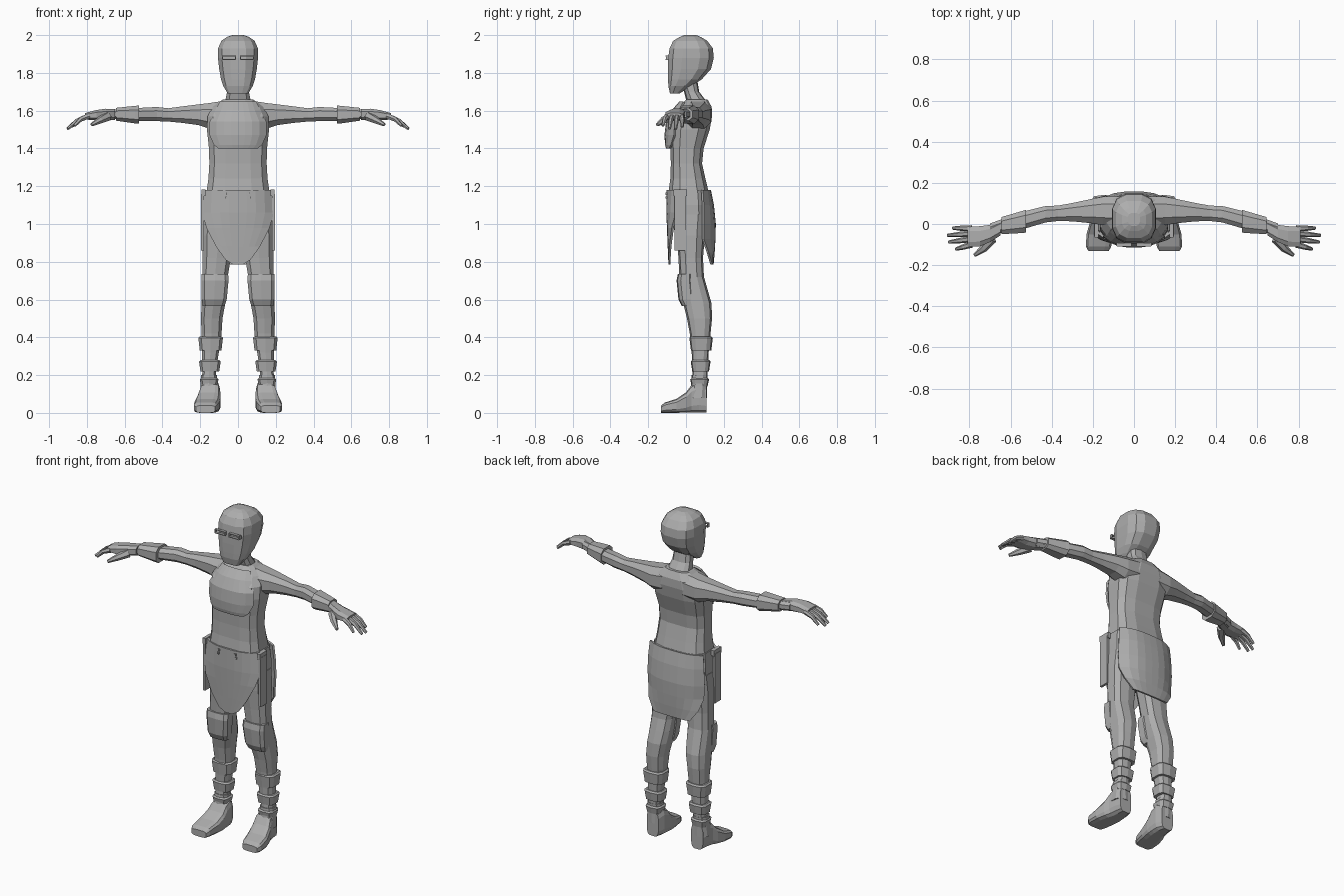
import bpy
import bmesh
from math import cos, sin, tau
from mathutils import Vector

default_cube = bpy.data.objects.get("Cube")
if default_cube:
    bpy.data.objects.remove(default_cube, do_unlink=True)

grey = bpy.data.materials.new("plain grey")
grey.use_nodes = True
grey.diffuse_color = (.42, .42, .42, 1)
grey.node_tree.nodes["Principled BSDF"].inputs["Base Color"].default_value = (.42, .42, .42, 1)


def finish(name, mesh_data, mirrored=False, thickness=0):
    """Turn a bmesh into a flat shaded object."""
    bmesh.ops.recalc_face_normals(mesh_data, faces=mesh_data.faces)
    mesh = bpy.data.meshes.new(name)
    mesh_data.to_mesh(mesh)
    mesh_data.free()
    mesh.materials.append(grey)
    part = bpy.data.objects.new(name, mesh)
    bpy.context.scene.collection.objects.link(part)
    if thickness:
        solid = part.modifiers.new("Thickness", 'SOLIDIFY')
        solid.thickness = thickness
        solid.offset = 0
    if mirrored:
        mirror = part.modifiers.new("Mirror", 'MIRROR')
        mirror.use_mirror_merge = False
    return part


def skin(bm, rings, caps=True, closed=True):
    """Bridge successive rows of points with quads."""
    rows = [[bm.verts.new(point) for point in ring] for ring in rings]
    count = len(rows[0])
    for low, high in zip(rows, rows[1:]):
        for i in range(count if closed else count - 1):
            j = (i + 1) % count
            bm.faces.new((low[i], low[j], high[j], high[i]))
    if caps:
        bm.faces.new(rows[0][::-1])
        bm.faces.new(rows[-1])


def squircle(angle, power):
    c, s = cos(angle), sin(angle)
    return [abs(k) ** (2 / power) * (1 if k > 0 else -1) for k in (c, s)]


def loft(name, axis, sections, sides=12, power=2.8, mirrored=False):
    """Sections are (position, low u, high u, low v, high v) across an axis."""
    place = {'x': lambda p, u, v: (p, u, v),
             'y': lambda p, u, v: (u, p, v),
             'z': lambda p, u, v: (u, v, p)}[axis]
    rings = []
    for pos, ua, ub, va, vb in sections:
        ring = []
        for i in range(sides):
            c, s = squircle(tau * (i + .5) / sides, power)
            ring.append(place(pos, (ua + ub + (ub - ua) * c) / 2, (va + vb + (vb - va) * s) / 2))
        rings.append(ring)
    bm = bmesh.new()
    skin(bm, rings)
    return finish(name, bm, mirrored)


def body(name, sections, **options):
    """Loft up z that is symmetric in x: (z, half width, front, back)."""
    return loft(name, 'z', [(z, -w, w, f, b) for z, w, f, b in sections], **options)


def panel(name, rows, thickness=.012):
    """Curved sheet: (z, half width, middle y, edge y)."""
    steps = [k / 4 for k in range(-4, 5)]
    grid = [[(w * t, mid + (edge - mid) * abs(t) ** 3, z) for t in steps]
            for z, w, mid, edge in rows]
    bm = bmesh.new()
    skin(bm, grid, caps=False, closed=False)
    return finish(name, bm, thickness=thickness)


def tube(name, points, radii, sides=6):
    points = [Vector(p) for p in points]
    rings = []
    for i, (p, r) in enumerate(zip(points, radii)):
        heading = points[min(i + 1, len(points) - 1)] - points[max(i - 1, 0)]
        turn = heading.to_track_quat('Z', 'Y')
        rings.append([p + turn @ Vector((r * cos(tau * k / sides), r * sin(tau * k / sides), 0))
                      for k in range(sides)])
    bm = bmesh.new()
    skin(bm, rings)
    return finish(name, bm, mirrored=True)


def box(name, centre, size, mirrored=True):
    bm = bmesh.new()
    bmesh.ops.create_cube(bm, size=1)
    for v in bm.verts:
        v.co = Vector(centre) + Vector(a * b for a, b in zip(v.co, size))
    return finish(name, bm, mirrored)


# Head, with a flat face and a chin set forward of the neck
body("head", [(1.69, .055, -.085, -.035), (1.73, .08, -.095, .03), (1.765, .092, -.097, .085),
              (1.82, .102, -.098, .135), (1.88, .109, -.097, .15), (1.93, .108, -.09, .145),
              (1.97, .09, -.07, .115), (1.99, .06, -.035, .08), (2, .03, -.01, .055)])
body("neck", [(1.61, .085, -.01, .13), (1.66, .068, 0, .1), (1.7, .06, -.01, .07),
              (1.76, .055, -.03, .06)], sides=10)

# Thin eye frames
for z in (1.87, 1.89):
    box("eye_frame_bar", (.048, -.101, z), (.07, .016, .005))
for x in (.014, .082):
    box("eye_frame_side", (x, -.098, 1.88), (.005, .018, .022))

# Torso and hips
body("torso", [(1.17, .17, -.095, .122), (1.24, .16, -.085, .105), (1.32, .155, -.082, .087),
               (1.4, .157, -.085, .095), (1.5, .168, -.09, .128), (1.57, .165, -.08, .14),
               (1.62, .14, -.04, .138), (1.66, .08, 0, .115)], power=3.2)
body("hips", [(.9, .15, -.04, .1), (1, .182, -.075, .125), (1.1, .183, -.085, .128),
              (1.18, .175, -.092, .122)], power=3.2)
panel("chest_plate", [(1.645, .095, -.03, -.01), (1.6, .115, -.07, -.035), (1.54, .147, -.1, -.055),
                      (1.47, .147, -.108, -.06), (1.42, .125, -.105, -.075), (1.4, .1, -.1, -.085)])

# Hanging skirts, belt studs and hip plates
panel("front_apron", [(1.18, .182, -.097, -.035), (1.06, .188, -.098, -.05), (.98, .165, -.095, -.07),
                      (.88, .115, -.091, -.083), (.81, .065, -.088, -.088), (.785, .025, -.087, -.087)])
panel("back_skirt", [(1.18, .178, .126, .085), (1.1, .185, .142, .09), (1, .19, .152, .09),
                     (.92, .185, .15, .09), (.85, .165, .146, .115), (.785, .12, .14, .135)])
for x, z in ((.055, 1.16), (.06, 1.14)):
    box("belt_stud", (x, -.102, z), (.01, .012, .012))
box("hip_plate", (.188, -.03, 1.01), (.014, .06, .3))
box("hip_plate_cap", (.183, -.03, 1.165), (.02, .07, .035))

# Legs
loft("legs", 'z', [(.12, .12, .195, .03, .11), (.22, .115, .19, .035, .115), (.32, .1, .192, .03, .12),
                   (.42, .085, .195, .02, .13), (.5, .08, .198, .005, .138), (.58, .065, .195, -.015, .135),
                   (.65, .057, .193, -.03, .115), (.72, .052, .192, -.035, .095),
                   (.82, .035, .19, -.04, .09), (.94, .01, .192, -.05, .1), (1.05, .01, .185, -.05, .11)],
     sides=10, mirrored=True)

# Knee guards and shin bands
loft("knee_guards", 'z', [(.565, .07, .188, -.022, .06), (.6, .058, .194, -.04, .05),
                          (.7, .048, .196, -.05, .04), (.735, .05, .196, -.043, .04)],
     sides=10, power=3.5, mirrored=True)
for top, height, inner, outer, front, back in ((.405, .075, .078, .212, .018, .142),
                                                (.28, .06, .09, .208, .025, .13),
                                                (.185, .045, .102, .204, .022, .122)):
    taper = .008
    loft("shin_band", 'z', [(top - height, inner + taper, outer - taper, front + taper, back - taper),
                            (top - taper, inner, outer, front, back),
                            (top, inner + taper, outer - taper, front + taper, back - taper)],
         sides=10, power=3.5, mirrored=True)

# Boots, lofted from toe to heel
loft("boots", 'y', [(-.132, .122, .222, 0, .04), (-.11, .11, .235, 0, .056), (-.05, .098, .232, 0, .075),
                    (0, .092, .218, 0, .11), (.03, .093, .205, 0, .15), (.07, .095, .198, 0, .17),
                    (.108, .11, .19, 0, .15)], power=4, mirrored=True)
loft("boot_cuffs", 'z', [(.08, .1, .205, .01, .112), (.14, .11, .2, .025, .112), (.2, .11, .198, .03, .115)],
     sides=10, mirrored=True)

# Arms reach out sideways and curve forward
loft("arms", 'x', [(.07, -.015, .14, 1.5, 1.658), (.15, -.01, .138, 1.5, 1.645), (.21, 0, .125, 1.52, 1.637),
                   (.3, .01, .105, 1.533, 1.625), (.37, .012, .092, 1.54, 1.615),
                   (.43, .005, .09, 1.542, 1.622), (.52, -.022, .068, 1.543, 1.617),
                   (.63, -.04, .03, 1.553, 1.61), (.7, -.065, .005, 1.553, 1.607)],
     sides=8, power=2.4, mirrored=True)
loft("wrist_guards", 'x', [(.525, -.045, .073, 1.528, 1.63), (.545, -.047, .066, 1.53, 1.628),
                           (.645, -.052, .036, 1.545, 1.617)], sides=8, mirrored=True)

# Hands with four fingers and a thumb
loft("palms", 'x', [(.65, -.058, .02, 1.55, 1.61), (.7, -.09, -.002, 1.548, 1.612),
                    (.75, -.112, -.008, 1.548, 1.605), (.81, -.112, -.01, 1.552, 1.588)],
     sides=8, mirrored=True)
for start, tip in ((-.022, (.88, -.02, 1.515)), (-.047, (.905, -.055, 1.503)),
                   (-.073, (.9, -.088, 1.505)), (-.1, (.866, -.122, 1.52))):
    knuckle = Vector((.79, start, 1.572))
    bend = knuckle.lerp(Vector(tip), .55) + Vector((0, 0, .012))
    tube("finger", [knuckle, bend, tip], [.016, .013, .008])
tube("thumb", [(.69, -.07, 1.57), (.73, -.118, 1.55), (.775, -.152, 1.525)], [.026, .019, .009])
